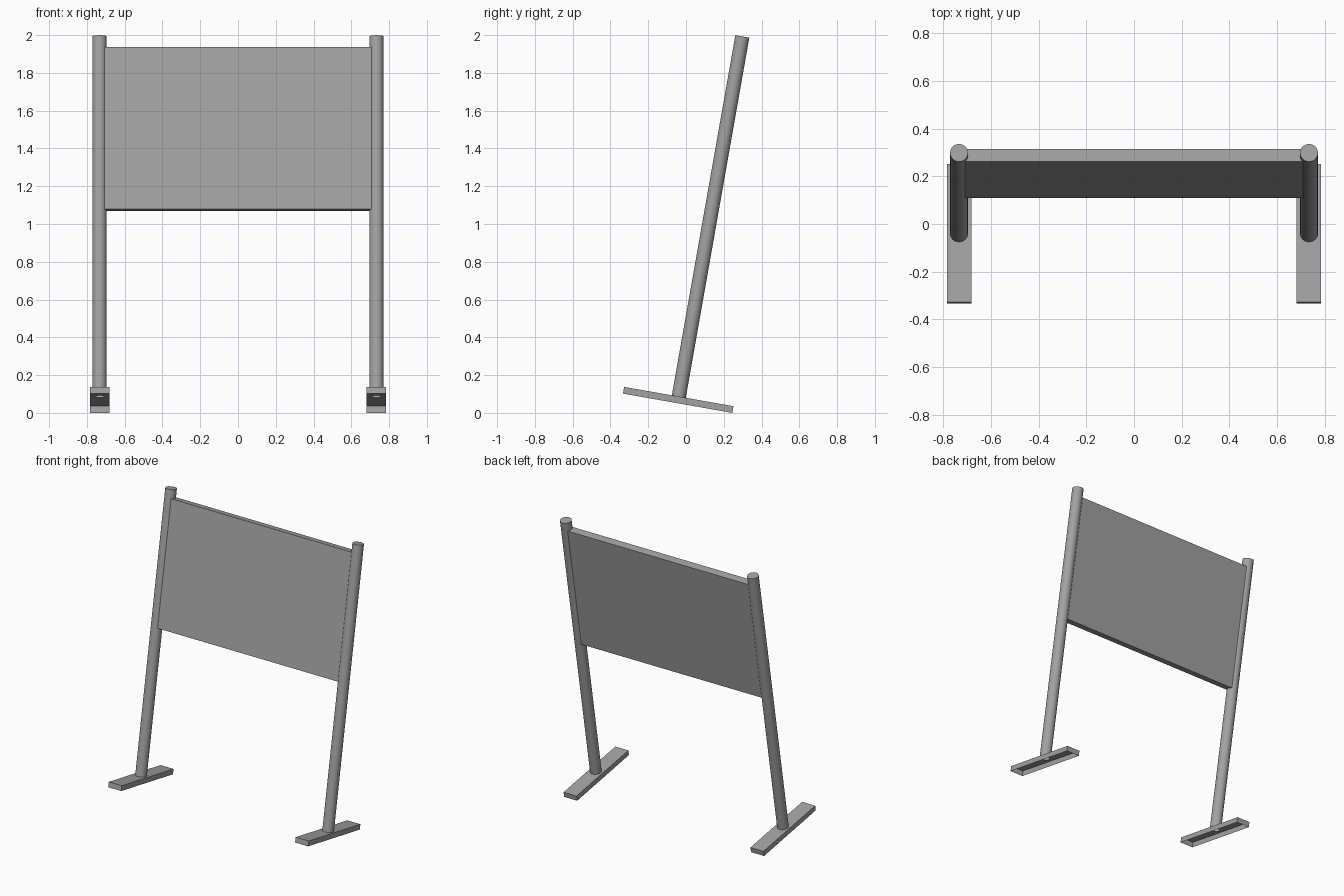
import bpy, bmesh, math
from mathutils import Matrix, Vector

if "Cube" in bpy.data.objects:
    bpy.data.objects.remove(bpy.data.objects["Cube"])

TILT = math.radians(-10)        # whole sign leans backwards
ORIGIN = Vector((0, -0.038, 0.0865))   # where the posts meet their feet
POST_X, POST_R, POST_LEN = 0.733, 0.0375, 1.936
FOOT = (0.102, 0.588, 0.036)    # width, length, height
HOLE_R = 0.027

# dark grey metal
metal = bpy.data.materials.new("dark_grey")
metal.diffuse_color = (0.36, 0.36, 0.36, 1)
metal.use_nodes = True
metal.node_tree.nodes["Principled BSDF"].inputs["Base Color"].default_value = metal.diffuse_color


def finish(name, bm, x=0, smooth=False):
    bmesh.ops.recalc_face_normals(bm, faces=bm.faces[:])
    mesh = bpy.data.meshes.new(name)
    bm.to_mesh(mesh)
    bm.free()
    mesh.materials.append(metal)
    ob = bpy.data.objects.new(name, mesh)
    bpy.context.collection.objects.link(ob)
    ob.location = ORIGIN + Vector((x, 0, 0))
    ob.rotation_euler.x = TILT
    if smooth:
        bpy.ops.object.select_all(action='DESELECT')
        ob.select_set(True)
        bpy.context.view_layer.objects.active = ob
        bpy.ops.object.shade_smooth_by_angle(angle=math.radians(30))
    return ob


def box(size, centre):
    bm = bmesh.new()
    bmesh.ops.create_cube(bm, size=1, matrix=Matrix.Translation(centre) @ Matrix.Diagonal((*size, 1)))
    return bm


for side, sx in (("left", -1), ("right", 1)):
    # round post, capped on top and open at the foot
    bm = bmesh.new()
    bmesh.ops.create_cone(bm, cap_ends=True, segments=32, radius1=POST_R, radius2=POST_R,
                          depth=POST_LEN, matrix=Matrix.Translation((0, 0, POST_LEN / 2)))
    bottom = [f for f in bm.faces if f.calc_center_median().z < 0.001]
    bmesh.ops.delete(bm, geom=bottom, context='FACES_ONLY')
    finish(side + "_post", bm, sx * POST_X, smooth=True)

    # foot: thin shell open underneath, with a hole into the post
    bm = box(FOOT, (0, 0, -FOOT[2] / 2))
    bm.normal_update()
    caps = [f for f in bm.faces if abs(f.normal.z) > 0.9]
    bmesh.ops.delete(bm, geom=caps, context='FACES_ONLY')
    rim = [e for e in bm.edges if all(v.co.z > -0.001 for v in e.verts)]
    ring = bmesh.ops.create_circle(bm, segments=32, radius=HOLE_R)["verts"]
    hole = list({e for v in ring for e in v.link_edges})
    bmesh.ops.triangle_fill(bm, edges=rim + hole, use_beauty=True, normal=(0, 0, 1))
    finish(side + "_foot", bm, sx * (POST_X - 0.001))

# flat board held between the posts
finish("sign_panel", box((1.414, 0.054, 0.873), (0, 0, 1.439)))
